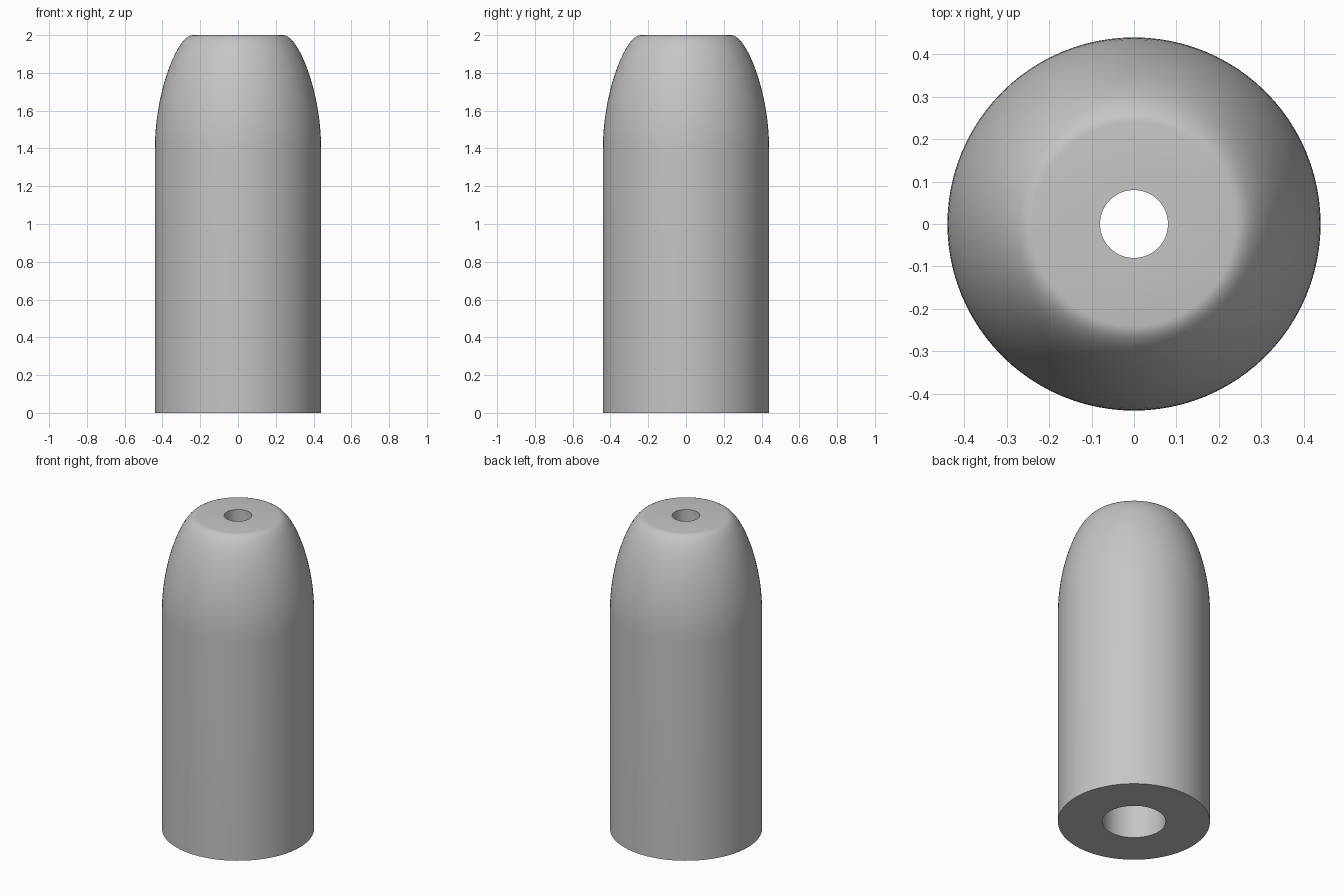
import bpy
import bmesh
import math
from mathutils import Vector
from mathutils.geometry import interpolate_bezier

SEGMENTS = 96

if "Cube" in bpy.data.objects:
    bpy.data.objects.remove(bpy.data.objects["Cube"], do_unlink=True)

# Plain grey finish
grey = bpy.data.materials.new("neutral grey")
grey.use_nodes = True
colour = (0.56, 0.56, 0.56, 1)
grey.diffuse_color = colour
grey.node_tree.nodes["Principled BSDF"].inputs["Base Color"].default_value = colour


def lathe(name, profile):
    """Revolve a closed (radius, height) profile around z."""
    bm = bmesh.new()
    rings = []
    for r, z in profile:
        rings.append([bm.verts.new((r * math.cos(a), r * math.sin(a), z))
                      for a in (math.tau * i / SEGMENTS for i in range(SEGMENTS))])
    for k, low in enumerate(rings):
        high = rings[(k + 1) % len(rings)]
        for i in range(SEGMENTS):
            j = (i + 1) % SEGMENTS
            bm.faces.new((low[i], low[j], high[j], high[i]))
    bmesh.ops.recalc_face_normals(bm, faces=bm.faces)
    mesh = bpy.data.meshes.new(name)
    bm.to_mesh(mesh)
    bm.free()
    mesh.materials.append(grey)
    obj = bpy.data.objects.new(name, mesh)
    bpy.context.collection.objects.link(obj)
    return obj


# Domed shoulder, tangent to the wall and to the flat top
dome = [(p.x, p.y) for p in interpolate_bezier(
    Vector((0.44, 1.4)), Vector((0.44, 1.7)),
    Vector((0.32, 2.0)), Vector((0.24, 2.0)), 24)]

# Wide bore from below, stepping in to a narrow hole through the top
bore = [(0.08, 2.0), (0.08, 1.4), (0.184, 1.4), (0.184, 0)]

body = lathe("domed_sleeve", [(0.44, 0)] + dome + bore)

bpy.ops.object.select_all(action="DESELECT")
body.select_set(True)
bpy.context.view_layer.objects.active = body
bpy.ops.object.shade_smooth_by_angle(angle=math.radians(30))
